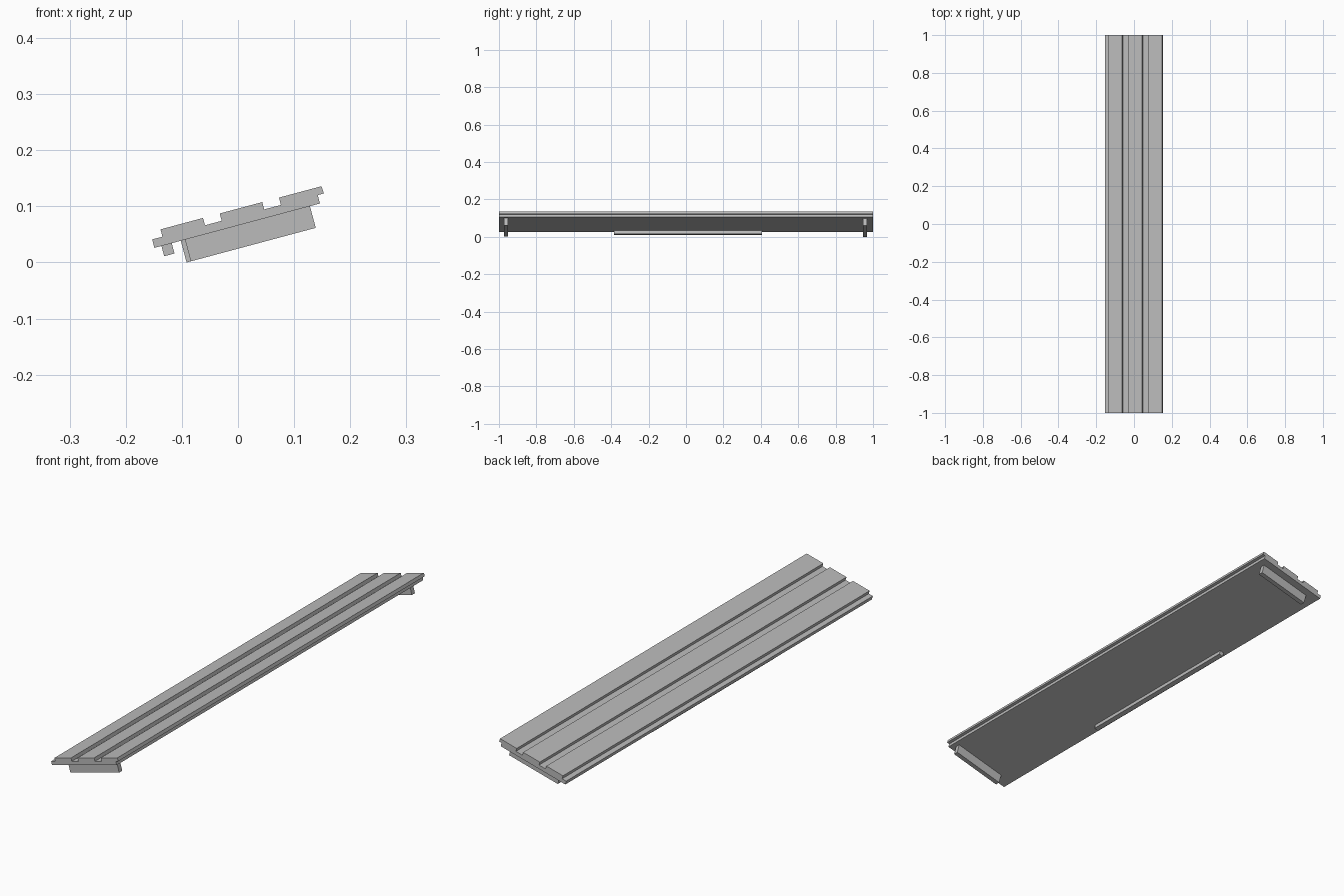
import bpy
import bmesh
import math
from mathutils import Matrix

if "Cube" in bpy.data.objects:
    bpy.data.objects.remove(bpy.data.objects["Cube"], do_unlink=True)

grey = bpy.data.materials.new("plain grey")
grey.use_nodes = True
grey.diffuse_color = (0.5, 0.5, 0.5, 1)
grey.node_tree.nodes["Principled BSDF"].inputs["Base Color"].default_value = (0.5, 0.5, 0.5, 1)

# The whole panel leans upward towards +x
TILT = Matrix.Translation((-0.149, 0, 0.026)) @ Matrix.Rotation(math.radians(-15), 4, "Y")


def extrude_profile(name, points, y_start, y_end):
    """Extrude an x-z outline along y and lean it with the panel."""
    bm = bmesh.new()
    face = bm.faces.new([bm.verts.new((x, y_start, z)) for x, z in points])
    new = bmesh.ops.extrude_face_region(bm, geom=[face])["geom"]
    moved = [v for v in new if isinstance(v, bmesh.types.BMVert)]
    bmesh.ops.translate(bm, verts=moved, vec=(0, y_end - y_start, 0))
    bmesh.ops.recalc_face_normals(bm, faces=bm.faces)
    bm.transform(TILT)
    mesh = bpy.data.meshes.new(name)
    bm.to_mesh(mesh)
    bm.free()
    mesh.materials.append(grey)
    obj = bpy.data.objects.new(name, mesh)
    bpy.context.collection.objects.link(obj)
    return obj


def bar(name, x0, x1, depth, y0, y1):
    """Rectangular strip hanging under the panel."""
    return extrude_profile(name, [(x0, -depth), (x1, -depth), (x1, 0), (x0, 0)], y0, y1)


# Cladding panel: three raised boards, a low lip and an overhanging lip
THICK, LAP, PITCH = 0.029, 0.0155, 0.1093
outline = [(0, 0), (0.3055, 0), (0.3055, LAP), (0.317, LAP)]
for i in reversed(range(3)):
    left, right = 0.019 + i * PITCH, 0.0975 + i * PITCH
    if i < 2:
        outline.append((right, LAP))
    outline += [(right, THICK), (left, THICK), (left, LAP)]
outline.append((0, LAP))
extrude_profile("cladding_panel", outline, -1, 1)

# Cross battens near both ends, and a short rail along the low edge
bar("front_batten", 0.0565, 0.287, 0.04, -0.973, -0.953)
bar("back_batten", 0.0487, 0.279, 0.04, 0.947, 0.967)
bar("edge_rail", 0.013, 0.032, 0.019, -0.385, 0.405)
